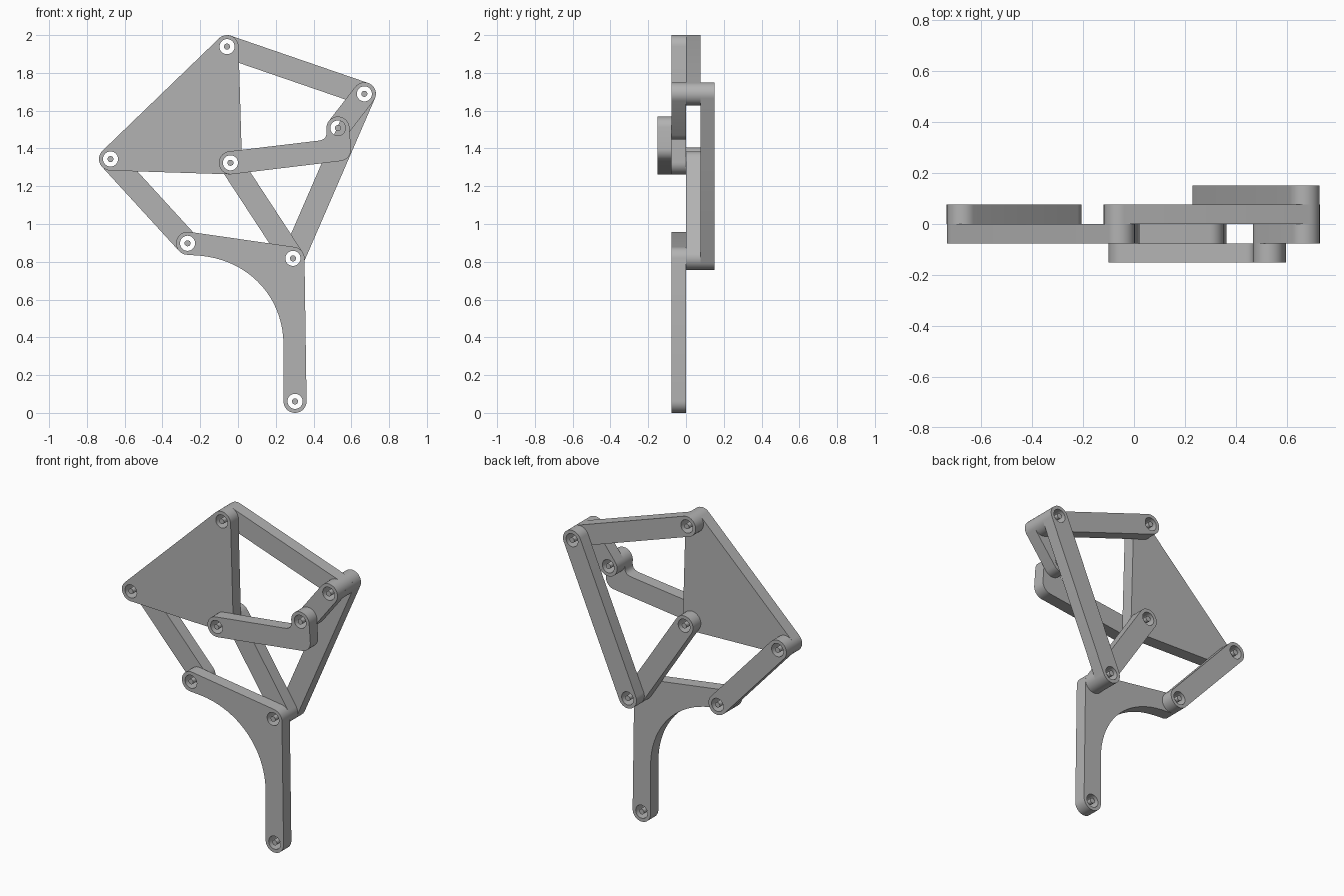
import bpy, bmesh
from math import radians, cos, sin, atan2, tau, pi
from mathutils import Vector, Matrix
from mathutils.geometry import interpolate_bezier

if "Cube" in bpy.data.objects:
    bpy.data.objects.remove(bpy.data.objects["Cube"])

T = 0.076          # plate thickness
R = 0.061          # rounded end radius
HOLE, PIN = 0.04, 0.016

# Joint centres in the x-z plane
top = Vector((-0.058, 1.939))
outer = Vector((0.669, 1.689))
crank = Vector((0.529, 1.508))
centre = Vector((-0.04, 1.324))
left = Vector((-0.675, 1.344))
ankle = Vector((-0.267, 0.898))
hub = Vector((0.291, 0.818))
toe = Vector((0.302, 0.061))
elbow = Vector((0.537, 1.394))

grey = bpy.data.materials.new("light_grey")
grey.use_nodes = True
colour = (0.45, 0.45, 0.45, 1)
grey.diffuse_color = colour
grey.node_tree.nodes["Principled BSDF"].inputs["Base Color"].default_value = colour


def arc(c, a, b, r=R):
    n = max(3, round(abs(b - a) / radians(10)))
    return [c + r * Vector((cos(a + (b - a) * i / n), sin(a + (b - a) * i / n)))
            for i in range(n + 1)]


def degrees_arc(c, a, b):
    return arc(c, radians(a), radians(b))


def bezier(*points):
    pts = [Vector((*p, 0)) for p in points]
    return [p.xy for p in interpolate_bezier(*pts, 20)]


def rounded(*centres):
    """Rounded outline around counter-clockwise joint centres."""
    out = []
    for i, c in enumerate(centres):
        before = c - centres[i - 1]
        after = centres[(i + 1) % len(centres)] - c
        a = atan2(before.y, before.x) - pi / 2
        b = atan2(after.y, after.x) - pi / 2
        out += arc(c, a, a + (b - a) % tau)
    return out


def plate(name, outline, joints, layer):
    """Flat link with open pin holes; layers count from front to back."""
    curve = bpy.data.curves.new(name, "CURVE")
    curve.dimensions = "2D"
    curve.fill_mode = "BOTH"
    curve.extrude = T / 2
    loops = [outline]
    for j in joints:
        loops += [arc(j, 0, tau, r)[:-1] for r in (HOLE, PIN)]
    for loop in loops:
        spline = curve.splines.new("POLY")
        spline.points.add(len(loop) - 1)
        for point, p in zip(spline.points, loop):
            point.co = (p.x, p.y, 0, 1)
        spline.use_cyclic_u = True
    helper = bpy.data.objects.new(name + "_profile", curve)
    bpy.context.scene.collection.objects.link(helper)
    bpy.context.view_layer.update()
    mesh = bpy.data.meshes.new_from_object(
        helper.evaluated_get(bpy.context.evaluated_depsgraph_get()))
    bpy.data.objects.remove(helper)

    # Weld, stand upright and move to its layer
    bm = bmesh.new()
    bm.from_mesh(mesh)
    bmesh.ops.remove_doubles(bm, verts=bm.verts, dist=0.0005)
    bm.transform(Matrix.Translation((0, (layer - 1.5) * T, 0))
                 @ Matrix.Rotation(pi / 2, 4, "X"))
    bmesh.ops.recalc_face_normals(bm, faces=bm.faces)
    bm.to_mesh(mesh)
    bm.free()
    mesh.name = name
    mesh.materials.clear()
    mesh.materials.append(grey)
    obj = bpy.data.objects.new(name, mesh)
    bpy.context.scene.collection.objects.link(obj)
    bpy.ops.object.select_all(action="DESELECT")
    obj.select_set(True)
    bpy.context.view_layer.objects.active = obj
    bpy.ops.object.shade_smooth_by_angle(angle=radians(30))


# Straight bars: name, two joints, layer
for name, a, b, layer in (
        ("crank_arm", outer, crank, 1),
        ("top_bar", top, outer, 2),
        ("centre_bar", centre, hub, 2),
        ("left_bar", left, ankle, 2),
        ("long_back_bar", outer, hub, 3)):
    plate(name, rounded(a, b), (a, b), layer)

# Triangular plate
plate("triangle_plate", rounded(left, centre, top), (left, centre, top), 1)

# Foot with the curved inner edge
foot = (degrees_arc(toe, 180, 361) + degrees_arc(hub, 1, 82)
        + degrees_arc(ankle, 82, 262)
        + bezier((-0.2, 0.832), (0.05, 0.81), (0.24, 0.62), (0.241, 0.36)))
plate("foot", foot, (ankle, hub, toe), 1)

# Bent front link with a filleted inside corner
bent = (degrees_arc(centre, 97, 277) + degrees_arc(elbow, 277, 364)
        + degrees_arc(crank, 4, 180)
        + bezier((0.469, 1.49), (0.469, 1.46), (0.46, 1.447), (0.425, 1.441)))
plate("bent_front_link", bent, (centre, crank), 0)
